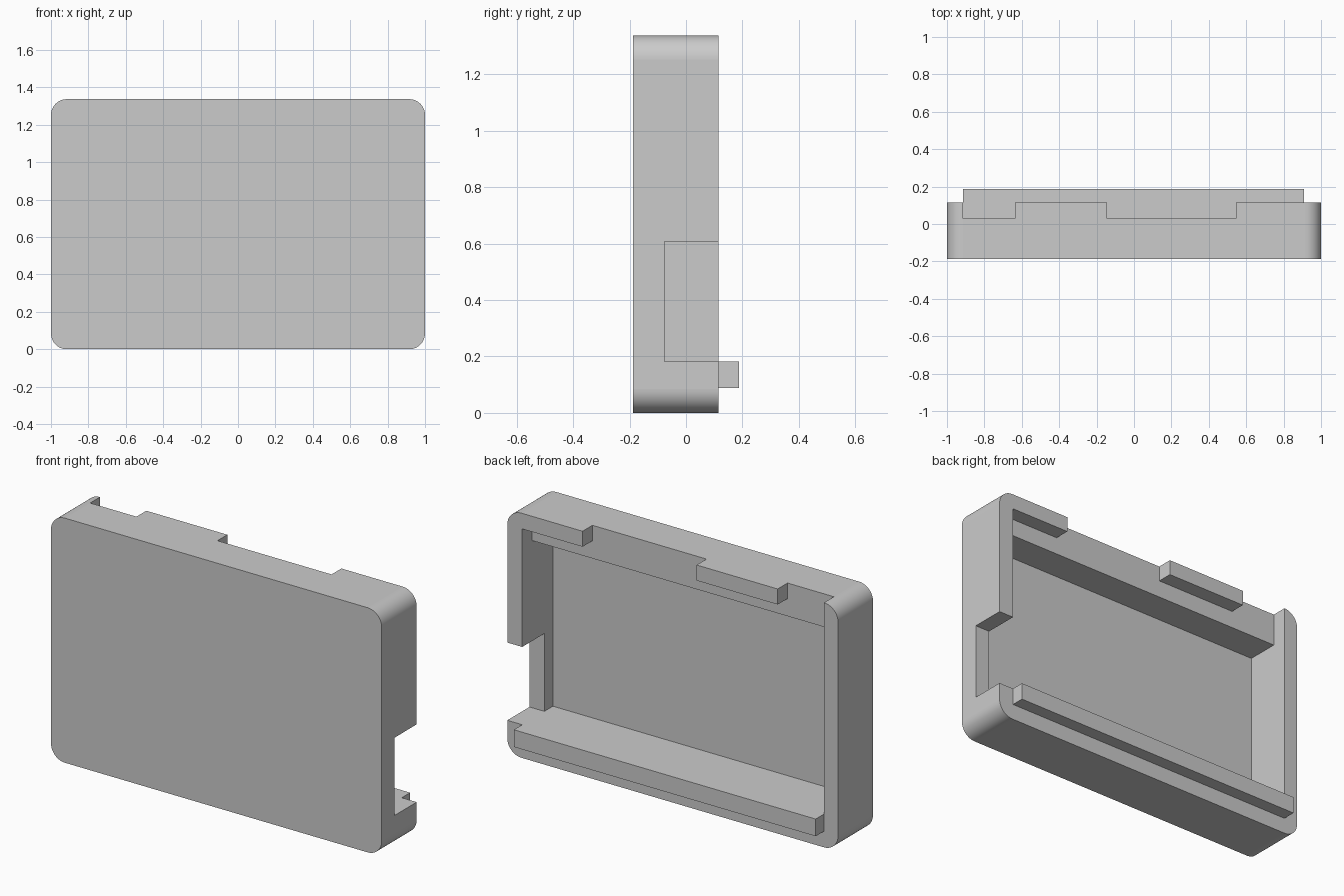
import bpy, bmesh
from math import sin, cos, pi

if "Cube" in bpy.data.objects:
    bpy.data.objects.remove(bpy.data.objects["Cube"], do_unlink=True)

grey = bpy.data.materials.new("light_grey")
grey.use_nodes = True
colour = (0.6, 0.6, 0.6, 1)
grey.diffuse_color = colour
grey.node_tree.nodes["Principled BSDF"].inputs["Base Color"].default_value = colour

# Shared dimensions
HEIGHT, RADIUS = 1.337, 0.085
FRONT, RIM, BACK = -0.187, 0.115, 0.187
LEFT, RIGHT = 0.91, -0.915      # inner faces of the side walls
LEDGE = 0.182                   # top of the thick bottom wall
OUT = 0.4                       # beyond the open back


def finish(name, bm):
    bmesh.ops.recalc_face_normals(bm, faces=bm.faces)
    mesh = bpy.data.meshes.new(name)
    bm.to_mesh(mesh)
    bm.free()
    mesh.materials.append(grey)
    obj = bpy.data.objects.new(name, mesh)
    bpy.context.collection.objects.link(obj)
    return obj


def box(name, xs, ys, zs):
    bm = bmesh.new()
    bmesh.ops.create_cube(bm, size=1)
    for v in bm.verts:
        for i, (lo, hi) in enumerate((xs, ys, zs)):
            v.co[i] = hi if v.co[i] > 0 else lo
    return finish(name, bm)


def rounded_slab(name, steps=12):
    bm = bmesh.new()
    verts = []
    corners = [(1, 1), (-1, 1), (-1, -1), (1, -1)]
    for k, (sx, sz) in enumerate(corners):
        cx = sx * (1 - RADIUS)
        cz = HEIGHT / 2 + sz * (HEIGHT / 2 - RADIUS)
        for i in range(steps + 1):
            a = (k + i / steps) * pi / 2
            verts.append(bm.verts.new((cx + RADIUS * cos(a), FRONT, cz + RADIUS * sin(a))))
    face = bm.faces.new(verts)
    ext = bmesh.ops.extrude_face_region(bm, geom=[face])
    for g in ext["geom"]:
        if isinstance(g, bmesh.types.BMVert):
            g.co.y = RIM
    return finish(name, bm)


def cut(target, xs, ys, zs):
    cutter = box("cutter", xs, ys, zs)
    cutter.hide_render = True
    mod = target.modifiers.new("cut", "BOOLEAN")
    mod.operation, mod.solver, mod.object = "DIFFERENCE", "EXACT", cutter
    bpy.context.view_layer.objects.active = target
    bpy.ops.object.modifier_apply(modifier=mod.name)
    bpy.data.objects.remove(cutter, do_unlink=True)


# Shallow tray with rounded corners
shell = rounded_slab("case_shell")
# Main cavity, then the undercut behind the top clips
cut(shell, (RIGHT, LEFT), (-0.15, OUT), (LEDGE, 1.156))
cut(shell, (RIGHT, LEFT), (0.03, OUT), (1.1, 1.252))
# Gaps in the top rim that leave two clips
for gap in ((RIGHT, -0.635), (-0.145, 0.545)):
    cut(shell, gap, (0.03, OUT), (1.2, 1.5))
# Opening in the left wall
cut(shell, (0.8, 1.2), (-0.076, OUT), (LEDGE, 0.607))

# Smooth only the rounded corners
for p in shell.data.polygons:
    p.use_smooth = abs(p.normal.x) > 0.02 and abs(p.normal.z) > 0.02

# Locating tongue along the bottom of the open side
box("bottom_tongue", (RIGHT, LEFT), (RIM, BACK), (0.088, LEDGE))
